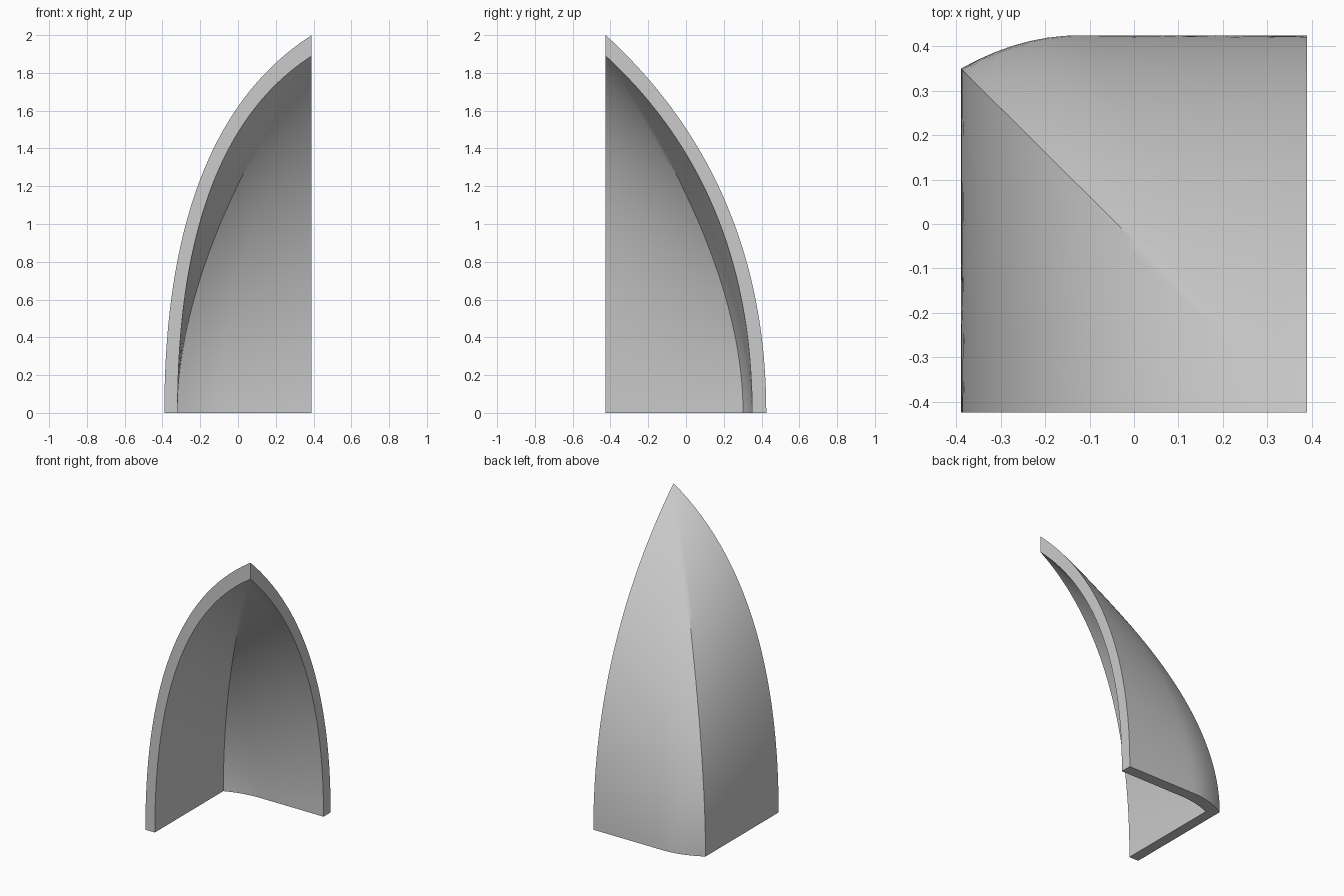
import bpy
import bmesh
import math

old = bpy.data.objects.get("Cube")
if old:
    bpy.data.objects.remove(old, do_unlink=True)

AX, AY = 0.39, -0.425      # plan position of the tip
ROWS, COLS = 48, 20        # rows up the shell, columns per panel


def shrink(z, top, ctrl):
    """Remaining fraction of the base radius at height z on a conic profile."""
    a = top - 2 * ctrl
    t = (-ctrl + math.sqrt(max(ctrl * ctrl + a * z, 0))) / a
    return max(1 - t * t, 0)


def ease(u):
    """Nearly straight panel section with a slight bulge."""
    return 0.75 * u + 0.25 * u * u


def skin(top, width, depth, corner, ctrls):
    """Rows of points: square-cornered at the base, flattening toward the tip."""
    cx, cy = corner
    rows = []
    for i in range(ROWS + 1):
        z = top * i / ROWS
        fx, fy, fc = (shrink(z, top, c) for c in ctrls)
        ex, ey = -width * fx, depth * fy       # ends on the two cut planes
        kx, ky = -cx * fc, cy * fc             # ridge point
        bow = (depth - cy) * (1 - i / ROWS) ** 2 * fc
        row = []
        for j in range(COLS + 1):              # side panel
            u = j / COLS
            row.append((AX + ex + (kx - ex) * ease(u), AY + ky * u, z))
        for j in range(COLS - 1, -1, -1):      # back panel, bent near the ridge
            u = j / COLS
            bend = max(0, (u - 0.66) / 0.34) ** 2
            drop = bow * bend + (ey - ky - bow) * ease(u)
            row.append((AX + kx * u, AY + ey - drop, z))
        rows.append(row)
    return rows


outer = skin(2.0, 0.78, 0.85, (0.78, 0.775), (1.5, 1.22, 0.844))
inner = skin(1.89, 0.71, 0.775, (0.71, 0.727), (1.435, 1.176, 0.81))

# Join both skins, then close the bottom and the two cut edges
n = 2 * COLS + 1
verts = [p for s in (outer, inner) for row in s for p in row]
faces = []


def o(i, j):
    return i * n + j


def k(i, j):
    return (ROWS + 1) * n + i * n + j


for i in range(ROWS):
    for j in range(n - 1):
        faces.append((o(i, j), o(i + 1, j), o(i + 1, j + 1), o(i, j + 1)))
        faces.append((k(i, j), k(i, j + 1), k(i + 1, j + 1), k(i + 1, j)))
    for e in (0, n - 1):
        faces.append((o(i, e), k(i, e), k(i + 1, e), o(i + 1, e)))
for j in range(n - 1):
    faces.append((o(0, j), o(0, j + 1), k(0, j + 1), k(0, j)))

mesh = bpy.data.meshes.new("curved_shell")
mesh.from_pydata(verts, [], faces)
shell = bpy.data.objects.new("curved_shell", mesh)
bpy.context.collection.objects.link(shell)

# Weld the tip and make normals consistent
bm = bmesh.new()
bm.from_mesh(mesh)
bmesh.ops.remove_doubles(bm, verts=bm.verts, dist=0.0005)
bmesh.ops.recalc_face_normals(bm, faces=bm.faces)
bm.to_mesh(mesh)
bm.free()

# Material
grey = bpy.data.materials.new("light_grey")
grey.use_nodes = True
colour = (0.6, 0.6, 0.6, 1)
grey.diffuse_color = colour
grey.node_tree.nodes["Principled BSDF"].inputs["Base Color"].default_value = colour
mesh.materials.append(grey)

bpy.ops.object.select_all(action='DESELECT')
shell.select_set(True)
bpy.context.view_layer.objects.active = shell
bpy.ops.object.shade_smooth_by_angle(angle=math.radians(30))
